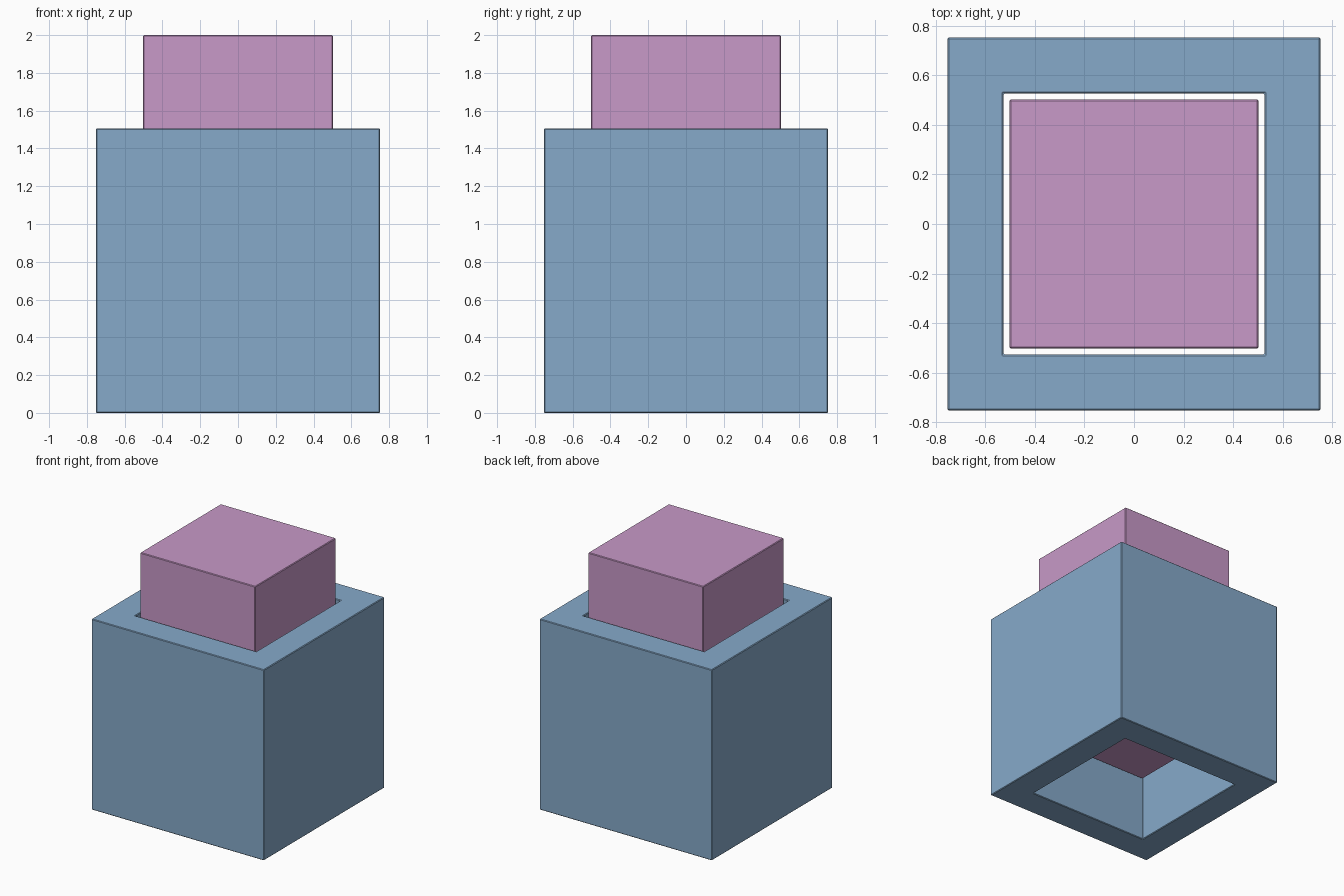
import bpy, bmesh

if "Cube" in bpy.data.objects:
    bpy.data.objects.remove(bpy.data.objects["Cube"])

H = 1.505  # sleeve height


def finish(name, bm, color):
    """Turn a bmesh into a named, coloured object with tiny edge bevels."""
    bmesh.ops.recalc_face_normals(bm, faces=bm.faces)
    mesh = bpy.data.meshes.new(name)
    bm.to_mesh(mesh)
    bm.free()
    obj = bpy.data.objects.new(name, mesh)
    bpy.context.collection.objects.link(obj)
    mat = bpy.data.materials.new(name + "_color")
    mat.diffuse_color = (*color, 1)
    mat.use_nodes = True
    mat.node_tree.nodes["Principled BSDF"].inputs["Base Color"].default_value = mat.diffuse_color
    mesh.materials.append(mat)
    bev = obj.modifiers.new("Bevel", 'BEVEL')
    bev.width = 0.005
    bev.segments = 1
    bev.limit_method = 'ANGLE'
    return obj


def square(bm, half, z):
    return [bm.verts.new((x * half, y * half, z))
            for x, y in ((-1, -1), (1, -1), (1, 1), (-1, 1))]


# Square sleeve, open right through from top to bottom
bm = bmesh.new()
rings = [square(bm, 0.7525, 0), square(bm, 0.7525, H),
         square(bm, 0.527, H), square(bm, 0.527, 0)]
for r in range(4):
    a, b = rings[r], rings[(r + 1) % 4]
    for i in range(4):
        j = (i + 1) % 4
        bm.faces.new((a[i], a[j], b[j], b[i]))
finish("outer_sleeve", bm, (0.24, 0.40, 0.59))

# Solid sliding block, raised inside the sleeve
bm = bmesh.new()
low, high = square(bm, 0.5025, 0.495), square(bm, 0.5025, 2.0)
bm.faces.new(low[::-1])
bm.faces.new(high)
for i in range(4):
    j = (i + 1) % 4
    bm.faces.new((low[i], low[j], high[j], high[i]))
finish("inner_block", bm, (0.58, 0.32, 0.58))
